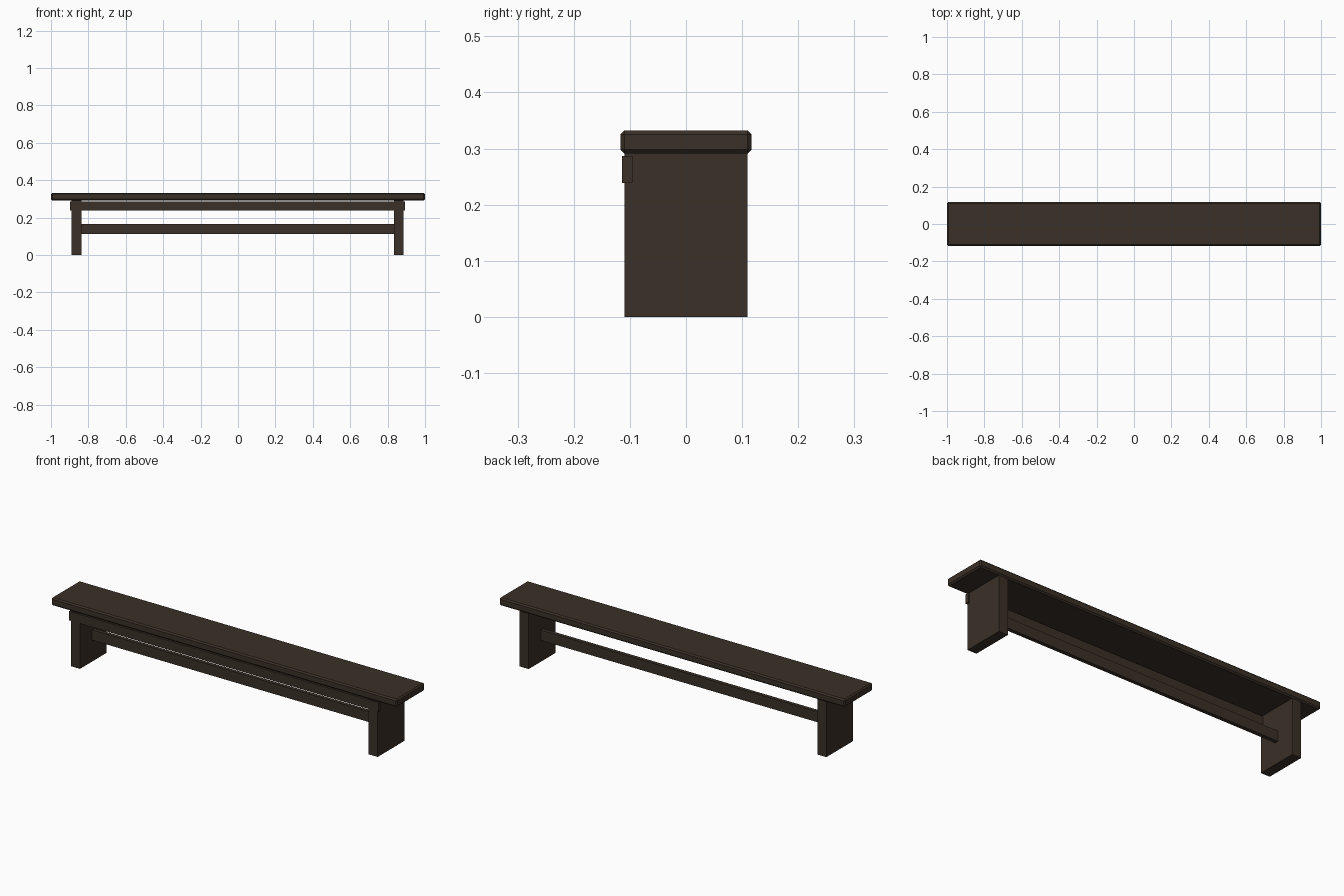
import bpy

if "Cube" in bpy.data.objects:
    bpy.data.objects.remove(bpy.data.objects["Cube"])

wood = bpy.data.materials.new("dark brown wood")
wood.diffuse_color = (0.042, 0.030, 0.020, 1)
wood.use_nodes = True
wood.node_tree.nodes["Principled BSDF"].inputs["Base Color"].default_value = wood.diffuse_color


def box(name, lo, hi, bevel=0.0):
    """Box between two corners, with an optional chamfer."""
    bpy.ops.mesh.primitive_cube_add(size=1, location=[(a + b) / 2 for a, b in zip(lo, hi)])
    ob = bpy.context.object
    ob.name = name
    ob.scale = [b - a for a, b in zip(lo, hi)]
    bpy.ops.object.transform_apply(location=False, rotation=False, scale=True)
    ob.data.materials.append(wood)
    if bevel:
        m = ob.modifiers.new("chamfer", 'BEVEL')
        m.width = bevel
        m.segments = 1
    return ob


# seat plank with chamfered edges
box("seat", (-1, -0.117, 0.291), (1, 0.117, 0.332), 0.007)

# slab legs
box("left_leg", (-0.889, -0.11, 0), (-0.837, 0.11, 0.292))
box("right_leg", (0.833, -0.11, 0), (0.885, 0.11, 0.292))

# front rail under the seat, only on the front side
box("front_rail", (-0.897, -0.114, 0.239), (0.893, -0.095, 0.287))

# central stretcher between the legs
box("stretcher", (-0.837, -0.01, 0.112), (0.833, 0.01, 0.166))
